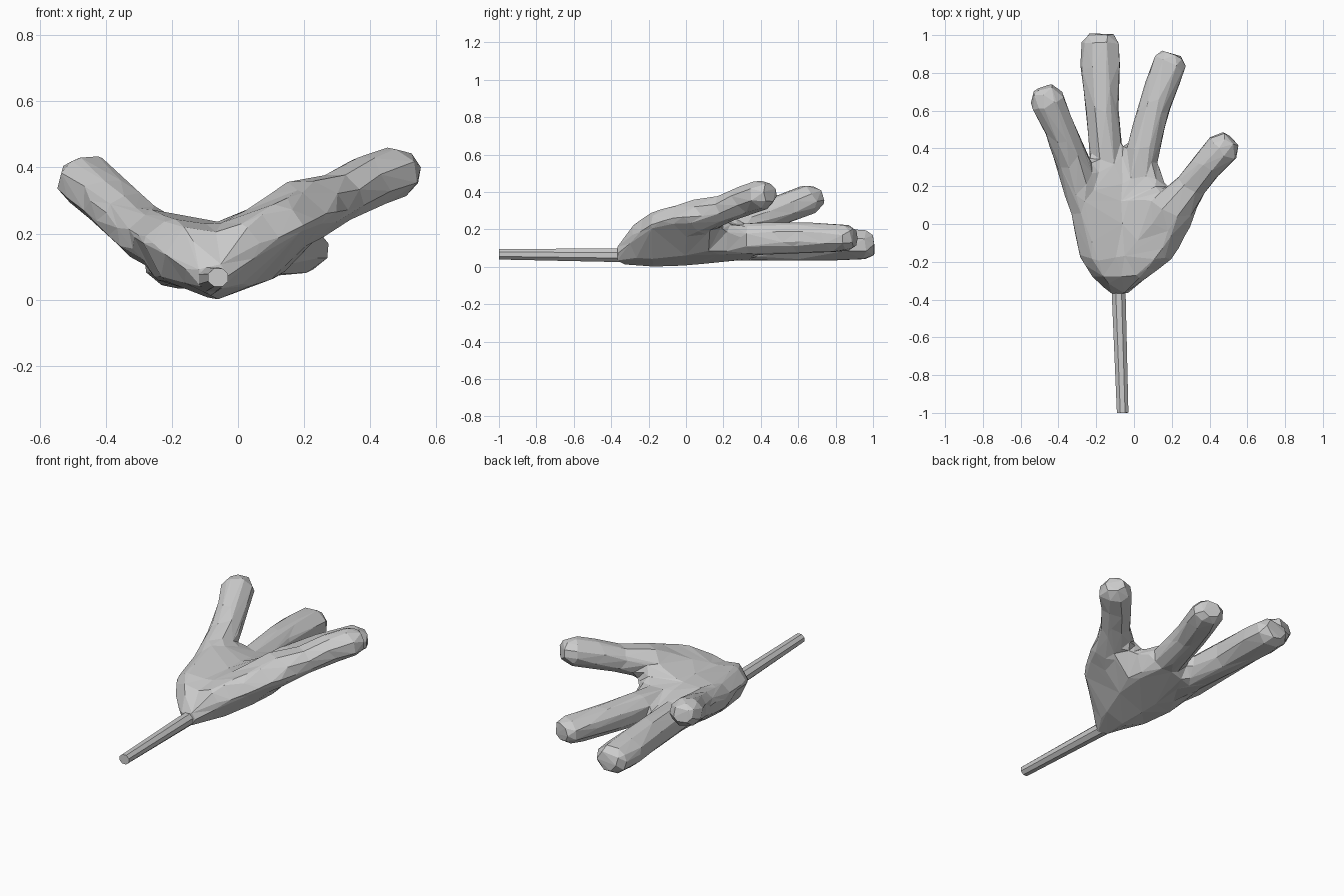
import bpy, bmesh, math
from mathutils import Vector

if "Cube" in bpy.data.objects:
    bpy.data.objects.remove(bpy.data.objects["Cube"])


def loft(name, rings):
    """Closed flat-shaded skin through equal-length rings of points."""
    bm = bmesh.new()
    vs = [[bm.verts.new(p) for p in r] for r in rings]
    n = len(rings[0])
    for a, b in zip(vs, vs[1:]):
        for i in range(n):
            j = (i + 1) % n
            bm.faces.new((a[i], a[j], b[j], b[i]))
    bm.faces.new(vs[0][::-1])
    bm.faces.new(vs[-1])
    bmesh.ops.recalc_face_normals(bm, faces=bm.faces)
    me = bpy.data.meshes.new(name)
    bm.to_mesh(me)
    bm.free()
    ob = bpy.data.objects.new(name, me)
    bpy.context.collection.objects.link(ob)
    return ob


def tube(name, path, sides=8, turn=0.5):
    """Path entries: x, y, z, side radius, vertical radius."""
    pts = [Vector(p[:3]) for p in path]
    rings = []
    for k, p in enumerate(pts):
        t = (pts[min(k + 1, len(pts) - 1)] - pts[max(k - 1, 0)]).normalized()
        side = t.cross(Vector((0, 0, 1))).normalized()
        up = side.cross(t)
        ring = []
        for i in range(sides):
            a = (i + turn) * 2 * math.pi / sides
            ring.append(p + side * math.cos(a) * path[k][3] + up * math.sin(a) * path[k][4])
        rings.append(ring)
    return loft(name, rings)


def modify(ob, kind, **settings):
    """Add one modifier and apply it."""
    mod = ob.modifiers.new(kind, kind)
    for key, value in settings.items():
        setattr(mod, key, value)
    bpy.context.view_layer.objects.active = ob
    bpy.ops.object.modifier_apply(modifier=mod.name)


# Cupped palm: cross-sections from wrist to finger roots (y, then x/z outline)
sections = [
    (-.37, [(-.13, .07), (-.11, .035), (-.08, .02), (-.05, .03), (-.03, .07), (-.05, .105), (-.08, .11), (-.11, .105)]),
    (-.28, [(-.225, .14), (-.16, .05), (-.08, .003), (0, .04), (.085, .16), (.03, .235), (-.07, .205), (-.16, .225)]),
    (-.18, [(-.29, .18), (-.23, .06), (-.07, -.003), (.04, .04), (.215, .23), (.13, .3), (-.07, .225), (-.21, .25)]),
    (0, [(-.33, .2), (-.25, .06), (-.07, .006), (.1, .06), (.315, .27), (.22, .35), (-.06, .235), (-.25, .265)]),
    (.12, [(-.355, .22), (-.25, .07), (-.08, .017), (.13, .07), (.34, .29), (.22, .365), (-.06, .23), (-.27, .275)]),
    (.2, [(-.37, .23), (-.24, .075), (-.08, .025), (.13, .07), (.17, .2), (.12, .245), (-.06, .22), (-.27, .27)]),
    (.36, [(-.22, .16), (-.2, .055), (-.07, .04), (.09, .075), (.12, .14), (.09, .2), (-.06, .18), (-.18, .2)]),
]
hand = loft("hand", [[(x, y, z) for x, z in outline] for y, outline in sections])

# Four fingers, each rooted inside the palm
fingers = {
    "outer_finger": [(-.2, -.1, .15, .07, .07), (-.275, .15, .195, .095, .085), (-.325, .33, .24, .095, .085),
                     (-.4, .52, .31, .09, .085), (-.46, .655, .36, .1, .085), (-.482, .72, .38, .065, .055)],
    "long_finger": [(-.13, .05, .12, .09, .08), (-.145, .35, .12, .095, .095), (-.168, .6, .125, .094, .1),
                    (-.178, .85, .12, .116, .092), (-.178, .965, .118, .108, .085), (-.178, 1.008, .12, .075, .06)],
    "pointing_finger": [(0, .1, .14, .09, .08), (.045, .38, .15, .095, .095), (.1, .6, .155, .09, .09),
                        (.17, .8, .155, .098, .083), (.192, .868, .155, .095, .075), (.203, .905, .155, .06, .055)],
    "thumb": [(.06, -.1, .19, .09, .09), (.2, .07, .27, .12, .1), (.305, .205, .31, .088, .08),
              (.39, .315, .355, .09, .085), (.475, .405, .385, .097, .085), (.518, .452, .395, .06, .055)],
}
for name, path in fingers.items():
    part = tube(name, path)
    modify(hand, 'BOOLEAN', operation='UNION', solver='EXACT', object=part)
    bpy.data.objects.remove(part)

# Melt the joints into webbing, then reduce to flat facets
modify(hand, 'REMESH', mode='VOXEL', voxel_size=0.016)
modify(hand, 'SMOOTH', factor=0.5, iterations=10)
modify(hand, 'DECIMATE', ratio=560 / (2 * len(hand.data.polygons)))
hand.data.polygons.foreach_set("use_smooth", [False] * len(hand.data.polygons))

# Thin handle running back from the wrist
tube("handle", [(-.06, -1, .067, .033, .03), (-.082, -.34, .062, .04, .04)])
